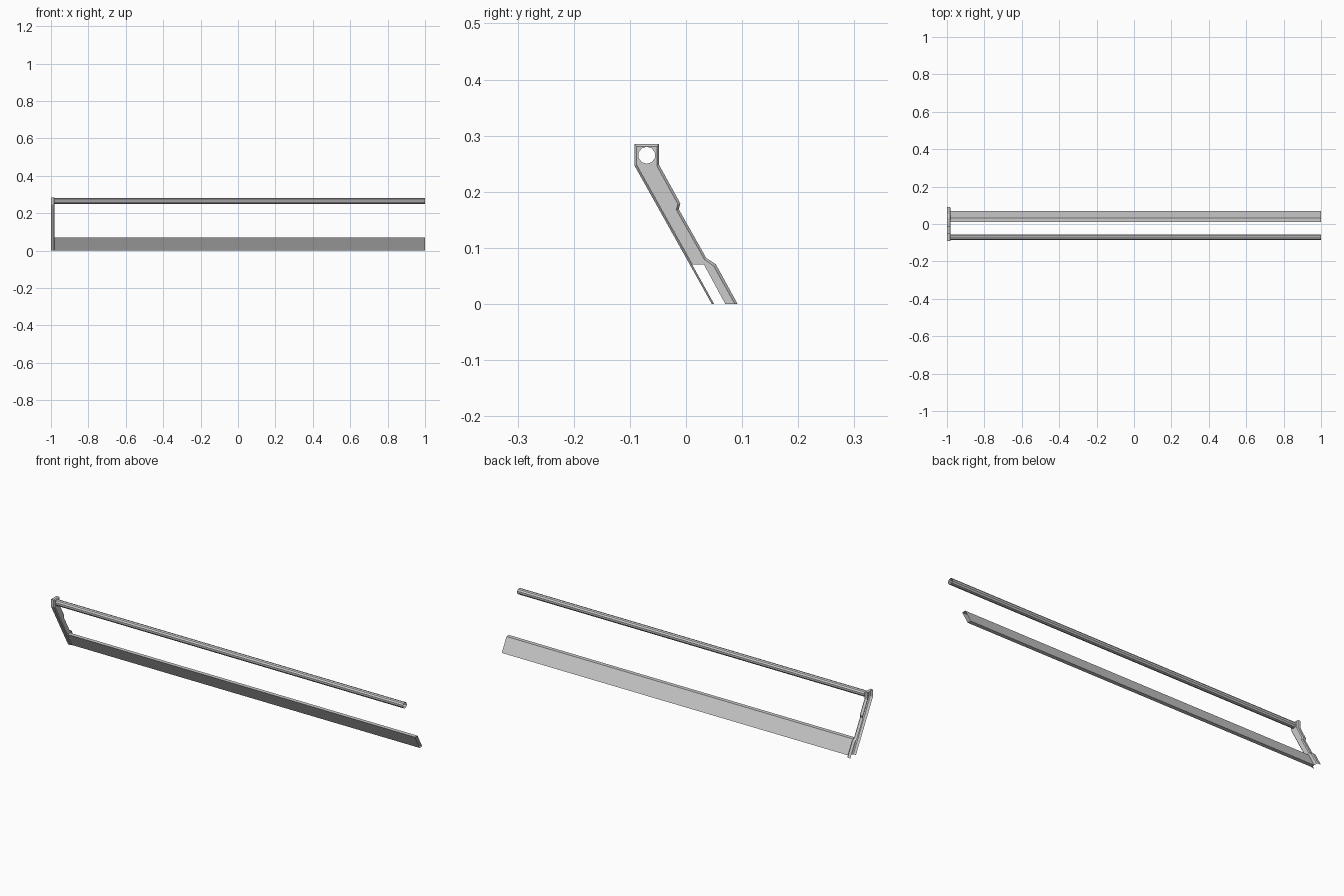
import bpy, bmesh, math

if "Cube" in bpy.data.objects:
    bpy.data.objects.remove(bpy.data.objects["Cube"])

X_OUT, X_CHAMFER, X_FACE, X_END = -1.0, -0.985, -0.98, 1.0


def finish(name, bm):
    bmesh.ops.recalc_face_normals(bm, faces=bm.faces[:])
    mesh = bpy.data.meshes.new(name)
    bm.to_mesh(mesh)
    bm.free()
    obj = bpy.data.objects.new(name, mesh)
    bpy.context.collection.objects.link(obj)
    return obj


def ring(bm, x, points):
    return [bm.verts.new((x, y, z)) for y, z in points]


def strip(bm, a, b, closed=False):
    n = len(a)
    for i in range(n if closed else n - 1):
        j = (i + 1) % n
        bm.faces.new((a[i], a[j], b[j], b[i]))


# Cross-sections in (y, z)
bar_profile = [(-0.07 + 0.0153 * math.cos(math.tau * (i + 0.5) / 10),
                0.265 + 0.0153 * math.sin(math.tau * (i + 0.5) / 10))
               for i in range(10)]
board_profile = [(0.050, 0), (0.0115, 0.07), (0.032, 0.07), (0.070, 0)]
outline = [(0.046, 0), (-0.092, 0.247), (-0.092, 0.285), (-0.048, 0.285),
           (-0.048, 0.248), (-0.010, 0.179), (-0.013, 0.169),
           (0.036, 0.082), (0.053, 0.071), (0.092, 0)]
inset = [(0.050, 0), (-0.088, 0.248), (-0.088, 0.281), (-0.052, 0.281),
         (-0.052, 0.246), (-0.0145, 0.178), (-0.0175, 0.168),
         (0.033, 0.079), (0.049, 0.068), (0.087, 0)]

# Long round rail and slanted board, open at the ends
for name, profile in (("hand_rail", bar_profile), ("slanted_board", board_profile)):
    bm = bmesh.new()
    strip(bm, ring(bm, X_FACE, profile), ring(bm, X_END, profile), closed=True)
    finish(name, bm)

# Support bracket: chamfered shell, open on its outer side
bm = bmesh.new()
back = ring(bm, X_OUT, outline)
mid = ring(bm, X_CHAMFER, outline)
front = ring(bm, X_FACE, inset)
strip(bm, back, mid)
strip(bm, mid, front)

# Bracket face, notched for the board and holed for the rail
notch = ring(bm, X_FACE, [(0.070, 0), (0.032, 0.07), (0.0115, 0.07)])
hole = ring(bm, X_FACE, bar_profile)
edges = []
for loop in (front[1:] + notch, hole):
    for i, v in enumerate(loop):
        w = loop[(i + 1) % len(loop)]
        edges.append(bm.edges.get((v, w)) or bm.edges.new((v, w)))
bmesh.ops.triangle_fill(bm, edges=edges, use_beauty=True, normal=(1, 0, 0))
finish("support_bracket", bm)
